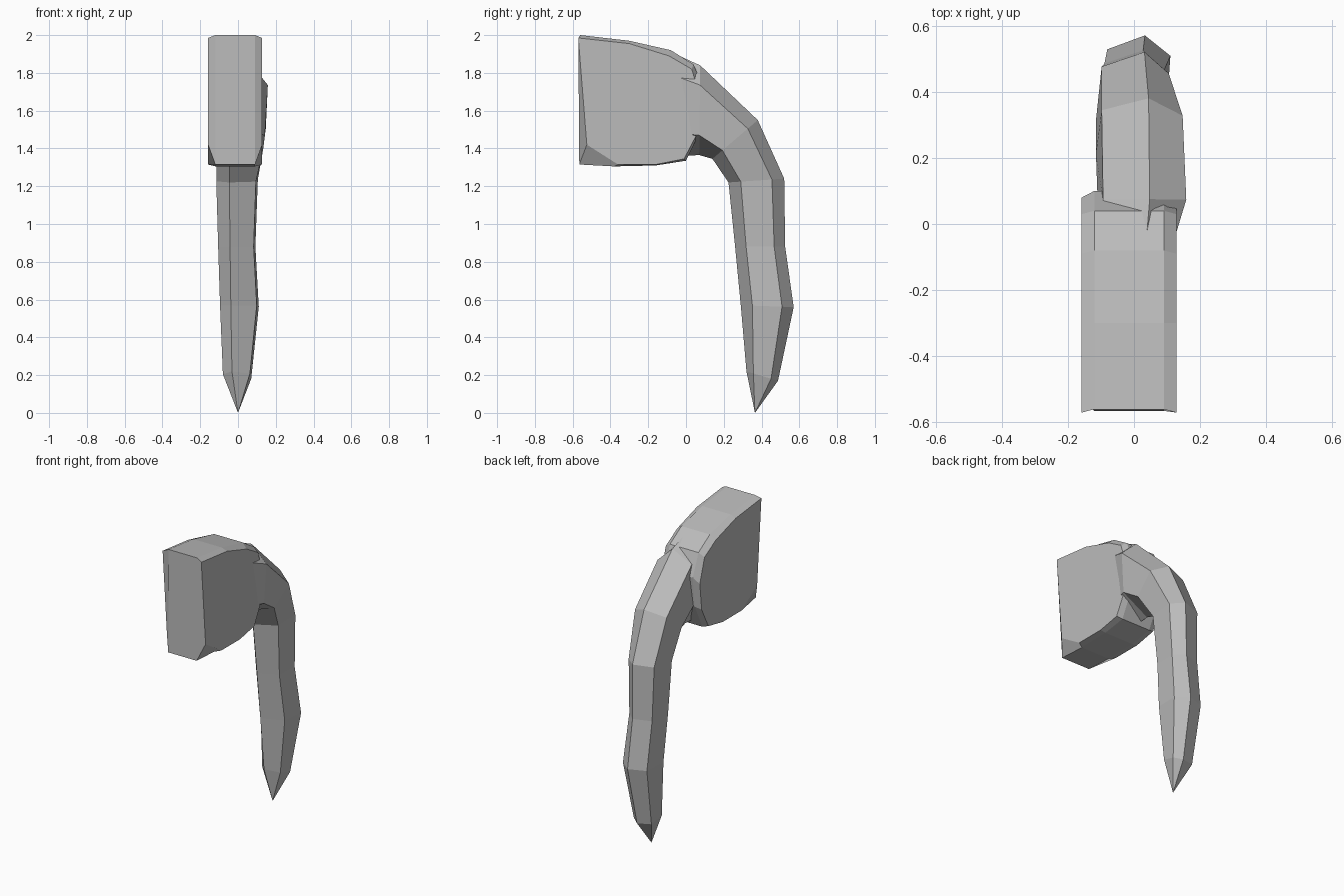
import bpy
import bmesh

if "Cube" in bpy.data.objects:
    bpy.data.objects.remove(bpy.data.objects["Cube"])

grey = bpy.data.materials.new("plain grey")
grey.diffuse_color = (0.5, 0.5, 0.5, 1)
grey.use_nodes = True
grey.node_tree.nodes["Principled BSDF"].inputs["Base Color"].default_value = grey.diffuse_color


def loft(name, rings, tip=None):
    """Skin a list of equal-length vertex rings, capped or brought to a tip."""
    bm = bmesh.new()
    loops = [[bm.verts.new(p) for p in ring] for ring in rings]
    n = len(loops[0])
    for a, b in zip(loops, loops[1:]):
        for i in range(n):
            j = (i + 1) % n
            bm.faces.new((a[i], a[j], b[j], b[i]))
    bm.faces.new(loops[0])
    if tip:
        t = bm.verts.new(tip)
        for i in range(n):
            bm.faces.new((loops[-1][i], loops[-1][(i + 1) % n], t))
    else:
        bm.faces.new(loops[-1])
    bmesh.ops.recalc_face_normals(bm, faces=bm.faces)
    mesh = bpy.data.meshes.new(name)
    bm.to_mesh(mesh)
    bm.free()
    mesh.materials.append(grey)
    ob = bpy.data.objects.new(name, mesh)
    bpy.context.collection.objects.link(ob)
    return ob


# Head: thick slab with chamfered sides, outlines given as (y, z)
middle = [(-.56, 2.0), (-.3, 1.97), (-.08, 1.92), (.04, 1.845), (.1, 1.7),
          (.08, 1.5), (.0, 1.335), (-.16, 1.31), (-.38, 1.305), (-.565, 1.315)]
side = [(-.57, 1.985), (-.3, 1.955), (-.09, 1.89), (.03, 1.82), (.08, 1.66),
        (.06, 1.48), (-.01, 1.345), (-.16, 1.315), (-.36, 1.315), (-.525, 1.42)]
loft("head", [[(x, y, z) for y, z in outline] for x, outline in
              [(-.158, side), (-.12, middle), (.09, middle), (.128, side)]])

# Handle: faceted six-sided curve; inner (y, z), outer (y, z), left x, right x
stations = [
    ((-.03, 1.36), (-.08, 1.91), -.115, .115),
    ((.07, 1.365), (.075, 1.84), -.11, .158),
    ((.14, 1.345), (.38, 1.55), -.115, .147),
    ((.225, 1.22), (.52, 1.24), -.115, .105),
    ((.26, .88), (.525, .88), -.105, .092),
    ((.29, .57), (.57, .56), -.095, .11),
    ((.32, .22), (.487, .17), -.08, .07),
]
rings = []
for (yi, zi), (yo, zo), left, right in stations:
    def at(x, f):
        return (x, yi + (yo - yi) * f, zi + (zo - zi) * f)
    rings.append([at(left * .4, 0), at(right * .9, .22), at(right, .78),
                  at(right * .3, 1), at(left * .85, .85), at(left, .3)])
loft("handle", rings, tip=(0, .365, 0))
